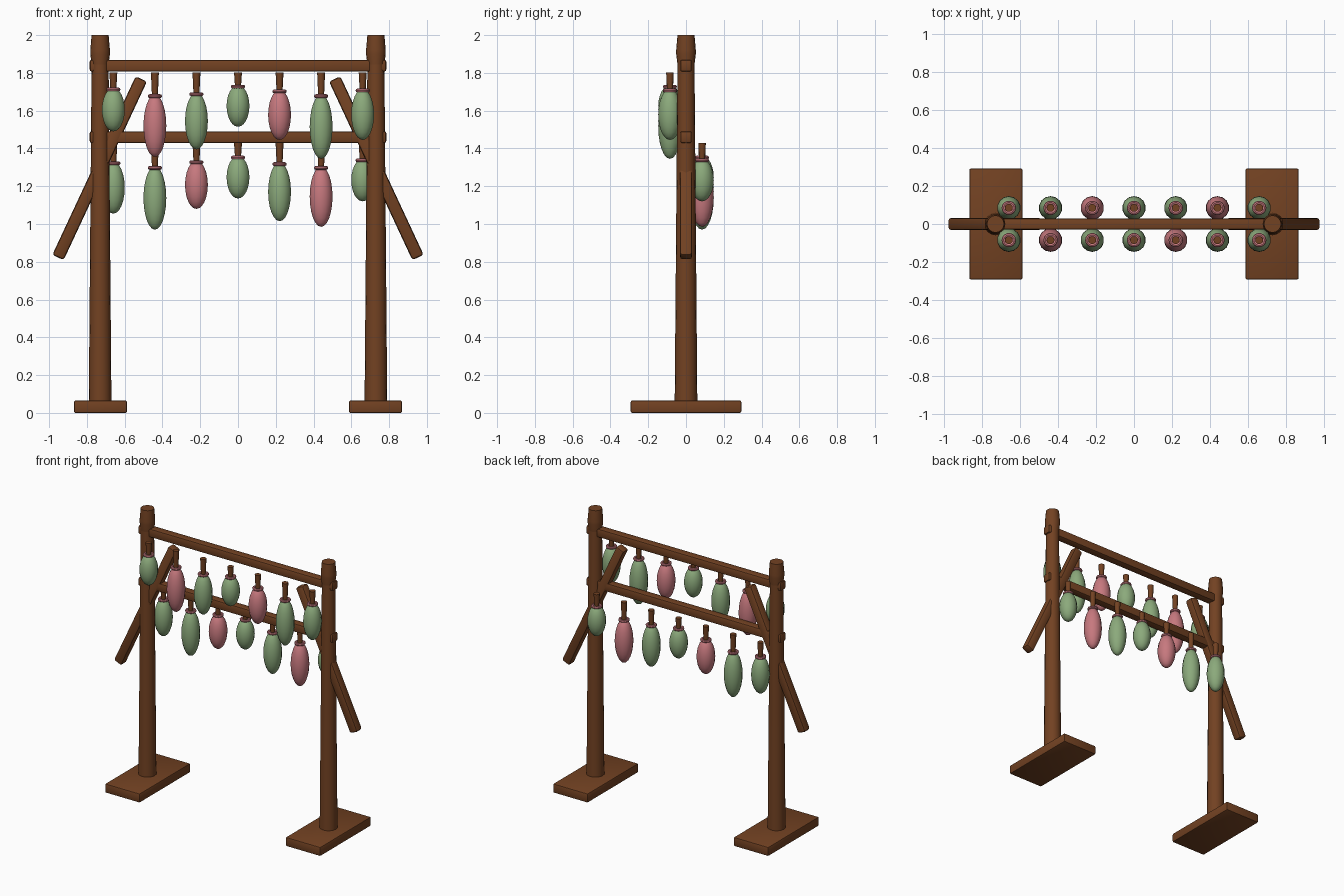
import bpy, bmesh, math
from mathutils import Vector

cube = bpy.data.objects.get("Cube")
if cube:
    bpy.data.objects.remove(cube, do_unlink=True)


def material(name, rgb):
    m = bpy.data.materials.new(name)
    m.use_nodes = True
    m.diffuse_color = (*rgb, 1)
    m.node_tree.nodes["Principled BSDF"].inputs["Base Color"].default_value = (*rgb, 1)
    return m


wood = material("brown wood", (0.17, 0.054, 0.016))
green = material("soft green", (0.26, 0.40, 0.20))
pink = material("dusty pink", (0.57, 0.19, 0.21))


def finish(bm, name, mat, location, smooth=True):
    bmesh.ops.recalc_face_normals(bm, faces=bm.faces)
    mesh = bpy.data.meshes.new(name)
    bm.to_mesh(mesh)
    bm.free()
    mesh.materials.append(mat)
    obj = bpy.data.objects.new(name, mesh)
    obj.location = location
    bpy.context.collection.objects.link(obj)
    if smooth:
        bpy.ops.object.select_all(action="DESELECT")
        obj.select_set(True)
        bpy.context.view_layer.objects.active = obj
        bpy.ops.object.shade_smooth_by_angle(angle=math.radians(40))
    return obj


def beam(name, size, location, tilt=0, bevel=0.008):
    bm = bmesh.new()
    bmesh.ops.create_cube(bm, size=1)
    bmesh.ops.scale(bm, vec=size, verts=bm.verts)
    bmesh.ops.bevel(bm, geom=bm.edges[:], offset=bevel, segments=2,
                    profile=0.5, affect="EDGES")
    obj = finish(bm, name, wood, location)
    obj.rotation_euler.y = tilt
    return obj


def lathe(name, profile, mat, location, sides=16, closed=False):
    """Revolve (radius, height) points around z."""
    bm = bmesh.new()
    rings = []
    for r, z in profile:
        rings.append([bm.verts.new((r * math.cos(math.tau * i / sides),
                                    r * math.sin(math.tau * i / sides), z))
                      for i in range(sides)])
    pairs = list(zip(rings, rings[1:]))
    if closed:
        pairs.append((rings[-1], rings[0]))
    for low, high in pairs:
        for i in range(sides):
            j = (i + 1) % sides
            bm.faces.new((low[i], low[j], high[j], high[i]))
    if not closed:
        bm.faces.new(rings[0])
        bm.faces.new(rings[-1])
    return finish(bm, name, mat, location)


# Feet, posts with flared heads, and slanted braces on both sides
for side, s in (("left", 1), ("right", -1)):
    beam(f"{side}_foot", (0.28, 0.585, 0.066), (s * 0.728, 0, 0.037 - 0.004))
    lathe(f"{side}_post", [(0.06, 0.05), (0.045, 1.85)], wood, (s * 0.73, 0, 0))
    lathe(f"{side}_post_head", [(0.042, 1.82), (0.052, 1.9), (0.052, 1.92), (0.045, 2.0)],
          wood, (s * 0.73, 0, 0))
    top, bottom = Vector((s * 0.512, 0, 1.768)), Vector((s * 0.953, 0, 0.823))
    span = top - bottom
    beam(f"{side}_brace", (0.066, 0.064, span.length), (top + bottom) / 2,
         math.atan2(span.x, span.z), 0.014)

# Horizontal rails
for name, z in (("upper_rail", 1.838), ("lower_rail", 1.46)):
    beam(name, (1.57, 0.06, 0.062), (0, 0, z), bevel=0.01)

# Hanging pods: top height, bottom height and colour, from right to left
front_row = [(1.72, 1.49, green), (1.685, 1.355, pink), (1.695, 1.395, green),
             (1.735, 1.515, green), (1.71, 1.445, pink), (1.685, 1.345, green),
             (1.715, 1.445, green)]
back_row = [(1.33, 1.055, green), (1.305, 0.97, green), (1.335, 1.08, pink),
            (1.36, 1.135, green), (1.325, 1.015, green), (1.305, 0.985, pink),
            (1.345, 1.12, green)]

for row, pods, y, hook in (("front", front_row, -0.085, 1.802),
                           ("back", back_row, 0.085, 1.428)):
    for i, (top, bottom, colour) in enumerate(pods):
        place = ((i - 3) * 0.22, y, 0)
        half, mid = (top - bottom) / 2, (top + bottom) / 2
        # Elongated round body
        bm = bmesh.new()
        bmesh.ops.create_uvsphere(bm, u_segments=14, v_segments=12, radius=1)
        bmesh.ops.scale(bm, vec=(0.062, 0.062, half), verts=bm.verts)
        finish(bm, f"{row}_pod_{i + 1}", colour, (place[0], y, mid))
        # Collar ring around the neck
        ring = [(0.028 + 0.01 * math.cos(a * math.tau / 8),
                 top - 0.008 + 0.01 * math.sin(a * math.tau / 8)) for a in range(8)]
        lathe(f"{row}_collar_{i + 1}", ring, pink, place, 14, closed=True)
        # Tapered stem
        lathe(f"{row}_stem_{i + 1}", [(0.015, top - 0.02), (0.021, hook)], wood, place, 10)
